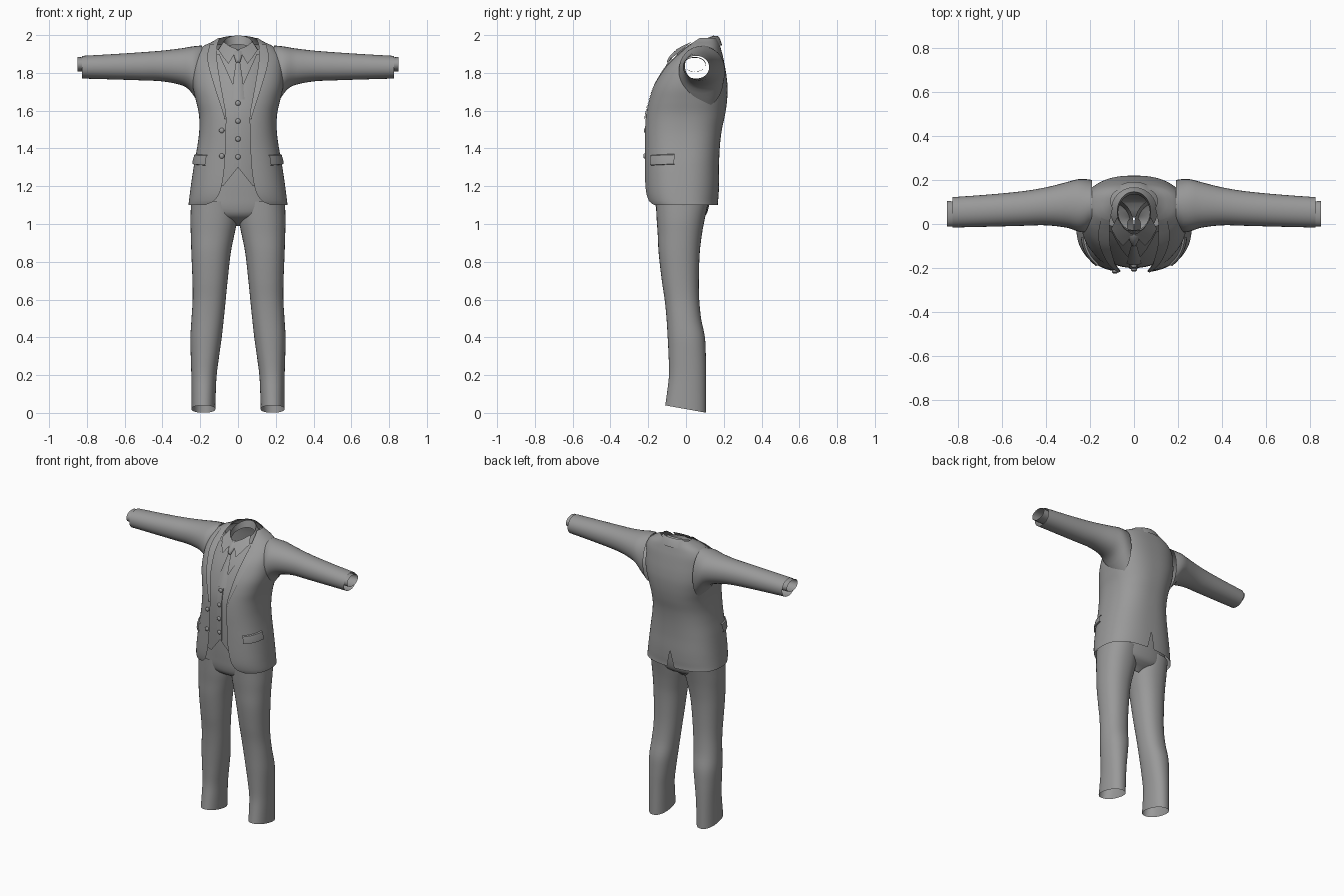
import bpy, bmesh, math
from mathutils import Vector

if "Cube" in bpy.data.objects:
    bpy.data.objects.remove(bpy.data.objects["Cube"])

cloth = bpy.data.materials.new("grey_cloth")
cloth.diffuse_color = (0.32, 0.32, 0.32, 1)
cloth.use_nodes = True
cloth.node_tree.nodes["Principled BSDF"].inputs["Base Color"].default_value = cloth.diffuse_color


def interp(keys, u):
    """Smooth (Hermite) interpolation of key rows by their first value."""
    u = min(max(u, keys[0][0]), keys[-1][0])
    i = max(j for j in range(len(keys) - 1) if keys[j][0] <= u)
    a, b = keys[i], keys[i + 1]
    p, n = keys[max(i - 1, 0)], keys[min(i + 2, len(keys) - 1)]
    h = b[0] - a[0]
    s = (u - a[0]) / h
    out = []
    for c in range(1, len(a)):
        ma = (b[c] - p[c]) / (b[0] - p[0]) * h
        mb = (n[c] - a[c]) / (n[0] - a[0]) * h
        out.append((2*s**3 - 3*s*s + 1) * a[c] + (s**3 - 2*s*s + s) * ma
                   + (3*s*s - 2*s**3) * b[c] + (s**3 - s*s) * mb)
    return out


def steps(a, b, n):
    return [a + (b - a) * i / n for i in range(n + 1)]


def spow(v, e):
    return math.copysign(abs(v) ** e, v)


def grid(name, rows, closed=False, mirror=False, drop=None):
    """Skin rows of points into an open surface; mirror in x; drop faces by rule."""
    bm = bmesh.new()
    for side in ((1, -1) if mirror else (1,)):
        vs = [[bm.verts.new((p[0] * side, p[1], p[2])) for p in r] for r in rows]
        n = len(rows[0])
        for r0, r1 in zip(vs, vs[1:]):
            for j in range(n if closed else n - 1):
                k = (j + 1) % n
                bm.faces.new((r0[j], r0[k], r1[k], r1[j]))
    bmesh.ops.remove_doubles(bm, verts=bm.verts[:], dist=0.0004)
    if drop:
        bad = [f for f in bm.faces if drop(f.calc_center_median())]
        bmesh.ops.delete(bm, geom=bad, context='FACES')
    bmesh.ops.recalc_face_normals(bm, faces=bm.faces[:])
    return finish(name, bm)


def finish(name, bm):
    me = bpy.data.meshes.new(name)
    bm.to_mesh(me)
    bm.free()
    me.materials.append(cloth)
    me.shade_smooth()
    me.set_sharp_from_angle(angle=math.radians(45))
    ob = bpy.data.objects.new(name, me)
    bpy.context.collection.objects.link(ob)
    return ob


def ring(x0, x1, y0, y1, zfun, e=0.9, n=36):
    """Horizontal superellipse between the given limits."""
    pts = []
    for i in range(n):
        t = 2 * math.pi * i / n
        x = (x0 + x1) / 2 + (x1 - x0) / 2 * spow(math.sin(t), e)
        y = (y0 + y1) / 2 - (y1 - y0) / 2 * spow(math.cos(t), e)
        pts.append((x, y, zfun(y)))
    return pts


# Jacket body: z, half width, front y, back y, front opening half width
JACKET = [
    (1.10, .262, -.198, .170, .175), (1.12, .260, -.208, .170, .13),
    (1.16, .255, -.217, .173, .10), (1.22, .247, -.221, .175, .083),
    (1.32, .232, -.222, .175, .070), (1.42, .214, -.222, .180, .066),
    (1.50, .205, -.221, .190, .063), (1.58, .207, -.215, .207, .063),
    (1.65, .222, -.202, .217, .075), (1.72, .238, -.180, .220, .088),
    (1.78, .243, -.150, .215, .098), (1.84, .240, -.110, .205, .108),
    (1.89, .230, -.060, .195, .112), (1.92, .210, -.025, .187, .112),
    (1.945, .180, .000, .180, .110), (1.965, .135, .025, .173, .104),
    (1.985, .105, .045, .165, .096)]
E = 0.8


def angle_at(z, x):
    return math.asin(min(1, x / interp(JACKET, z)[0]) ** (1 / E))


def jacket_point(z, t, off=0.0):
    rx, yf, yb, _ = interp(JACKET, z)
    cy, ry = (yf + yb) / 2, (yb - yf) / 2
    x, dy = rx * spow(math.sin(t), E), -ry * spow(math.cos(t), E)
    nrm = Vector((x / rx ** 2, dy / ry ** 2)).normalized() * off
    return (x + nrm.x, cy + dy + nrm.y, z)


rows = []
for z in steps(1.10, 1.22, 14) + steps(1.22, 1.985, 60)[1:]:
    t0 = angle_at(z, interp(JACKET, z)[3])
    t1 = math.pi - angle_at(z, max(0, (1.22 - z) * .22))   # back vent
    rows.append([jacket_point(z, t, 0) for t in steps(t0, t1, 40)])
grid("jacket_body", rows, mirror=True,
     drop=lambda c: abs(c.x) > .19 and ((c.y - .07) / .085) ** 2 + ((c.z - 1.83) / .08) ** 2 < 1)

# Lapels: strips lying over the opening edge
LAPEL = [(1.55, .066), (1.60, .080), (1.74, .125), (1.85, .155), (1.90, .158), (1.95, .145)]
rows = []
for z in steps(1.555, 1.95, 24):
    a = angle_at(z, interp(JACKET, z)[3])
    b = angle_at(z, interp(LAPEL, z)[0])
    rows.append([jacket_point(z, a + (b - a) * s, .003 + .006 * s) for s in steps(0, 1, 6)])
grid("lapels", rows, mirror=True)

# Jacket collar round the back of the neck
rows = []
for rx, ry, zs, zb in ((.100, .095, 1.975, 1.997), (.110, .108, 1.968, 1.985), (.130, .122, 1.955, 1.945)):
    rows.append([(rx * math.sin(t), .07 - ry * math.cos(t), zs + (zb - zs) * max(0, -math.cos(t)))
                 for t in steps(1.5, 2 * math.pi - 1.5, 32)])
grid("jacket_collar", rows)

# Pocket flaps
rows = [[jacket_point(z + .008 * (t - 1.1), t, o) for t in steps(.72, 1.45, 12)]
        for z, o in ((1.368, .001), (1.364, .009), (1.335, .012), (1.315, .011), (1.313, .001))]
grid("pocket_flaps", rows, mirror=True)

# Sleeves: x, bottom z, top z, front y, back y
SLEEVE = [(.19, 1.62, 1.945, -.02, .200), (.225, 1.665, 1.942, -.038, .205),
          (.26, 1.712, 1.937, -.032, .203), (.30, 1.735, 1.930, -.018, .192),
          (.40, 1.755, 1.918, -.006, .167), (.50, 1.760, 1.910, -.008, .150),
          (.65, 1.765, 1.900, -.012, .135), (.825, 1.770, 1.890, -.016, .122)]
CUFF = [(.78, 1.806, 1.880, -.010, .102), (.85, 1.808, 1.884, -.012, .104)]


def tube(name, keys, n):
    rows = []
    for x in steps(keys[0][0], keys[-1][0], n):
        z0, z1, y0, y1 = interp(keys, x)
        r = ring(y0, y1, z0, z1, lambda q: x, .95, 32)
        rows.append([(p[2], p[0], p[1]) for p in r])
    grid(name, rows, closed=True, mirror=True)


tube("sleeves", SLEEVE, 36)
tube("shirt_cuffs", CUFF, 2)

# Trouser legs: z, inner x, outer x, front y, back y
LEG = [(.02, .120, .246, -.110, .106), (.10, .118, .246, -.100, .106),
       (.20, .113, .247, -.090, .106), (.30, .100, .250, -.092, .105),
       (.40, .086, .252, -.097, .100), (.50, .075, .246, -.103, .080),
       (.60, .065, .240, -.113, .070), (.70, .055, .241, -.128, .068),
       (.85, .038, .247, -.145, .073), (.95, .018, .250, -.150, .085),
       (1.02, .004, .252, -.155, .098), (1.12, .000, .248, -.160, .120)]
rows = []
for z in steps(.02, 1.12, 44):
    x0, x1, y0, y1 = interp(LEG, z)
    rows.append(ring(x0, x1, y0, y1, lambda y: z - .2 * y * max(0, 1 - z / .2)))
grid("trouser_legs", rows, closed=True, mirror=True)

# Trouser seat: z, half width, front y, back y
SEAT = [(.99, .03, -.04, .03), (1.01, .10, -.09, .05), (1.04, .20, -.14, .10),
        (1.08, .246, -.158, .118), (1.15, .241, -.165, .13), (1.25, .22, -.17, .14), (1.35, .20, -.17, .14)]
rows = []
for z in steps(.99, 1.35, 24):
    rx, y0, y1 = interp(SEAT, z)
    rows.append(ring(-rx, rx, y0, y1, lambda y: z, .9, 48))
grid("trouser_seat", rows, closed=True)

# Chest line shared by waistcoat, shirt and tie: z, centre y
CHEST = [(1.20, -.190), (1.35, -.198), (1.50, -.200), (1.60, -.192), (1.70, -.165),
         (1.78, -.133), (1.85, -.092), (1.90, -.056), (1.93, -.036)]


def chest(x, z, off=0.0):
    return (x, interp(CHEST, z)[0] + 2 * x * x - off, z)


# Waistcoat with neck V and split bottom, plus its front band
rows = []
for z in steps(1.20, 1.30, 6) + steps(1.30, 1.68, 16)[1:] + steps(1.68, 1.90, 12)[1:]:
    xi = max(0, (1.30 - z) * .8, (z - 1.68) * .45)
    rows.append([chest(x, z) for x in steps(xi, .14, 8)])
grid("waistcoat", rows, mirror=True)
grid("waistcoat_band", [[chest(-.02, z, -.002), chest(-.02, z, .005), chest(.015, z, .005), chest(.015, z, -.002)]
                        for z in steps(1.30, 1.675, 20)])

# Shirt front, folded collar and collar points
grid("shirt_front", [[chest(x, z, -.01) for x in steps(-.125, .125, 14)] for z in steps(1.60, 1.925, 16)])
rows = []
for rx, yf, yb, zf, zb in ((.072, -.028, .135, 1.89, 1.95), (.076, -.036, .147, 1.922, 1.998),
                           (.084, -.043, .153, 1.912, 1.990), (.106, -.052, .166, 1.885, 1.955)):
    rows.append(ring(-rx, rx, yf, yb, lambda y: zf + (zb - zf) * (y - yf) / (yb - yf), 1, 40))
grid("shirt_collar", rows, closed=True)
grid("collar_points", [[(.004, -.050, 1.925), (.050, -.100, 1.848)],
                       [(.045, -.020, 1.942), (.080, -.066, 1.885)],
                       [(.077, .030, 1.965), (.104, -.022, 1.922)]], mirror=True)

# Tie: z, half width, bulge
TIE = [(1.66, .034, .010), (1.76, .026, .010), (1.855, .011, .008),
       (1.862, .013, .018), (1.885, .020, .022), (1.915, .024, .016), (1.922, .018, .004)]
rows = []
for z, w, b in TIE:
    rows.append([chest(x * w, z, b * (1 - .6 * x * x)) for x in (-1, -.8, -.4, 0, .4, .8, 1)])
grid("tie", rows)


# Buttons
def button(name, pos):
    bm = bmesh.new()
    bmesh.ops.create_uvsphere(bm, u_segments=16, v_segments=8, radius=.014)
    bmesh.ops.scale(bm, vec=(1, .6, 1), verts=bm.verts[:])
    bmesh.ops.translate(bm, vec=pos, verts=bm.verts[:])
    finish(name, bm)


for z in (1.64, 1.545, 1.45, 1.355):
    button("waistcoat_button", chest(0, z, .008))
for z in (1.495, 1.36):
    p = jacket_point(z, angle_at(z, .085), .003)
    button("jacket_button", (-p[0], p[1], p[2]))
